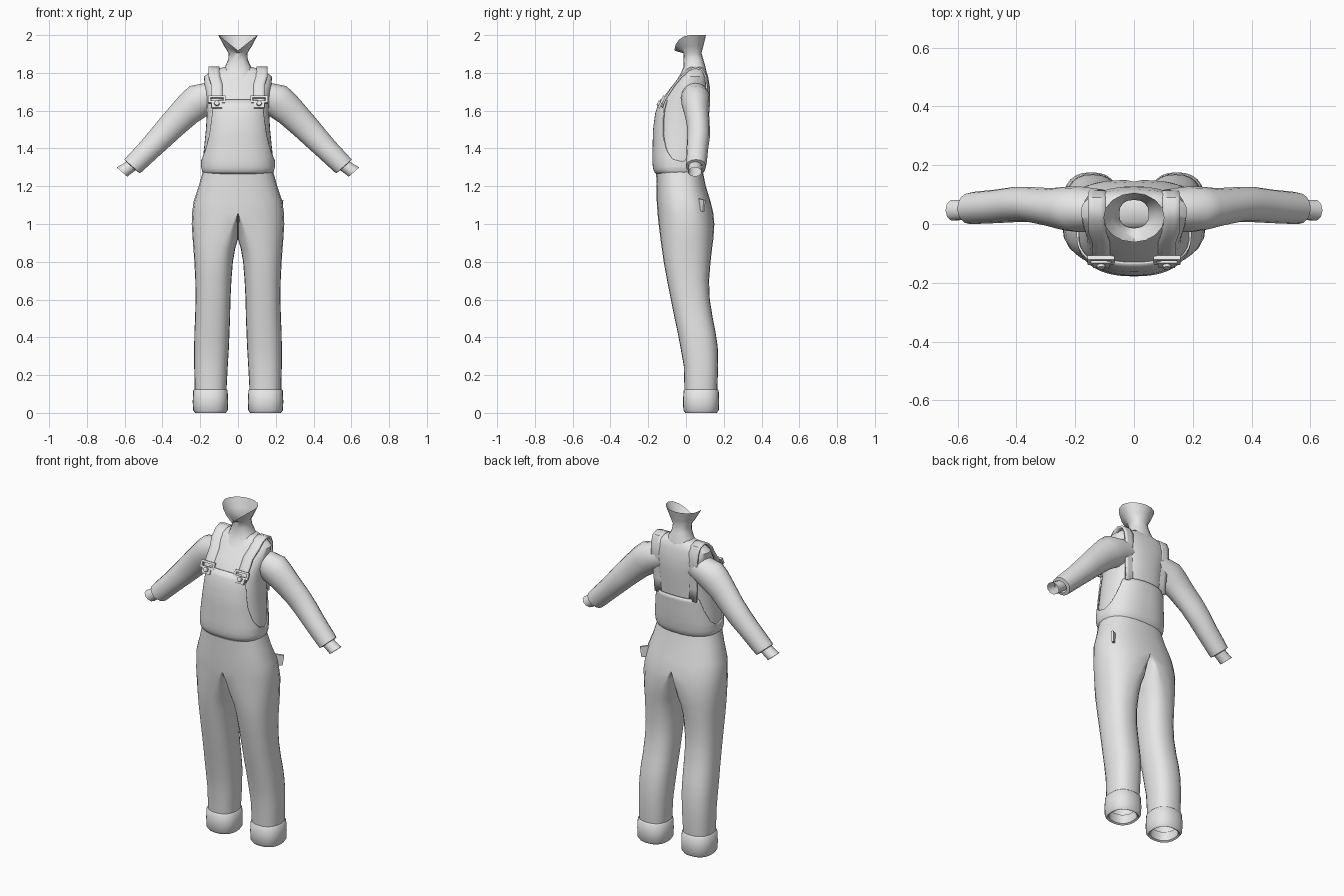
import bpy, bmesh, math
from mathutils import Vector, Matrix

if "Cube" in bpy.data.objects:
    bpy.data.objects.remove(bpy.data.objects["Cube"])

cloth = bpy.data.materials.new("grey cloth")
cloth.diffuse_color = (0.8, 0.8, 0.8, 1)
cloth.use_nodes = True
cloth.node_tree.nodes["Principled BSDF"].inputs["Base Color"].default_value = cloth.diffuse_color
N = 2.4  # squareness of all cross-sections


def finish(name, bm, mirror=False, thick=0, angle=45):
    bmesh.ops.recalc_face_normals(bm, faces=bm.faces)
    me = bpy.data.meshes.new(name)
    bm.to_mesh(me)
    bm.free()
    ob = bpy.data.objects.new(name, me)
    bpy.context.collection.objects.link(ob)
    me.materials.append(cloth)
    bpy.ops.object.select_all(action='DESELECT')
    ob.select_set(True)
    bpy.context.view_layer.objects.active = ob
    bpy.ops.object.shade_smooth_by_angle(angle=math.radians(angle))
    if thick:
        m = ob.modifiers.new("thickness", 'SOLIDIFY')
        m.thickness, m.offset = thick, -1
    if mirror:
        m = ob.modifiers.new("mirror", 'MIRROR')
        m.merge_threshold = 0.0005
    return ob


def skin(rings, closed=True, cap=False):
    """Bridge rings of points into one surface."""
    bm = bmesh.new()
    vs = [[bm.verts.new(p) for p in r] for r in rings]
    n = len(vs[0])
    for a, b in zip(vs, vs[1:]):
        for i in range(n if closed else n - 1):
            j = (i + 1) % n
            bm.faces.new((a[i], a[j], b[j], b[i]))
    if cap:
        bm.faces.new(vs[-1])
    return bm


def se(v):
    return math.copysign(abs(v) ** (2 / N), v) if abs(v) > 1e-6 else 0.0


def ring(z, cx, xo, xi, yf, yb, n=24):
    """Rounded ring with separate outer, inner, front and back limits."""
    pts = []
    for i in range(n):
        a = math.tau * i / n
        c, s = se(math.cos(a)), se(math.sin(a))
        x = cx + c * ((xo - cx) if c > 0 else (cx - xi))
        pts.append((x, (yf + yb) / 2 + s * (yb - yf) / 2, z))
    return pts


def lerp(table, t):
    for a, b in zip(table, table[1:]):
        if t <= b[0]:
            f = max(0, (t - a[0]) / (b[0] - a[0]))
            return [p + (q - p) * f for p, q in zip(a[1:], b[1:])]
    return list(table[-1][1:])


# trousers: one leg with half of the hips, mirrored
legs = [(.05, .145, .222, .068, 0, .158), (.12, .145, .229, .061, -.008, .166),
        (.25, .143, .232, .054, -.012, .170), (.35, .140, .232, .048, -.030, .168),
        (.43, .138, .231, .045, -.045, .156), (.5, .135, .227, .042, -.060, .142),
        (.6, .13, .225, .040, -.080, .126), (.7, .125, .226, .035, -.100, .122),
        (.8, .113, .231, .027, -.118, .130), (.87, .095, .236, .015, -.128, .138),
        (.92, .07, .240, 0, -.135, .145), (1.0, .03, .245, 0, -.145, .150),
        (1.06, 0, .243, 0, -.151, .144), (1.12, 0, .235, 0, -.155, .130),
        (1.2, 0, .208, 0, -.155, .105), (1.30, 0, .180, 0, -.160, .085)]
bm = skin([ring(*r) for r in legs])
inner = [f for f in bm.faces if all(v.co.x < 1e-4 for v in f.verts)]
bmesh.ops.delete(bm, geom=inner, context='FACES')
finish("trousers", bm, mirror=True)

# turned-up trouser cuffs
cuff = [(.125, 0), (.118, .007), (.06, .01), (.015, .008), (0, -.002), (.006, -.012), (.06, -.012)]
finish("trouser_cuffs", skin([ring(z, .145, .23 + d, .062 - d, -.006 - d, .166 + d)
                              for z, d in cuff]), mirror=True)

# torso profile: height, half width, front, back
torso = [(1.265, .172, -.150, .080), (1.28, .182, -.163, .090), (1.30, .187, -.168, .096),
         (1.34, .187, -.170, .102), (1.40, .180, -.169, .108), (1.50, .170, -.167, .115),
         (1.60, .164, -.153, .124), (1.66, .166, -.128, .128), (1.72, .176, -.082, .127),
         (1.78, .180, -.035, .117), (1.81, .142, -.012, .107), (1.83, .080, .008, .092)]


def body(z, a, off=0):
    rx, yf, yb = lerp(torso, z)
    return (se(math.cos(a)) * (rx + off),
            (yf + yb) / 2 + se(math.sin(a)) * ((yb - yf) / 2 + off), z)


def surf_y(x, z, side, off):
    """Depth of the torso surface at x, z; side is -1 front, 1 back."""
    rx, yf, yb = lerp(torso, z)
    k = max(0, 1 - (x / rx) ** N) ** (1 / N)
    return (yf + yb) / 2 + side * ((yb - yf) / 2 * k + off)


finish("shirt_body", skin([[body(r[0], math.tau * i / 40) for i in range(40)]
                           for r in torso], cap=True))

# bib: follows the torso, its top edge changes with the angle from the front
top_edge = [(0, 1.66), (46, 1.655), (50, 1.56), (55, 1.46), (64, 1.39), (78, 1.345), (95, 1.33),
            (110, 1.36), (122, 1.43), (130, 1.50), (180, 1.505)]
rows, cols = 14, 120
bib = []
for j in range(rows + 1):
    r = []
    for i in range(cols):
        d = 360 * i / cols
        top = lerp(top_edge, min(d, 360 - d))[0]
        r.append(body(1.265 + (top - 1.265) * (j / rows) ** 1.3, math.radians(d - 90), .008))
    bib.append(r)
finish("bib", skin(bib), thick=.007)

# shoulder straps, front to back
path = [(.112, surf_y(.112, z, -1, .013), z) for z in (1.62, 1.66, 1.70, 1.74)]
path += [(.125, surf_y(.125, 1.78, -1, .010), 1.782), (.127, .012, 1.82), (.127, .05, 1.833),
         (.127, .09, 1.82)]
path += [(x, surf_y(x, z, 1, .008), z) for x, z in
         ((.125, 1.78), (.122, 1.72), (.118, 1.65), (.112, 1.57), (.108, 1.49))]
strap = [[(x + dx, y, z) for dx in (-.03, -.01, .01, .03)] for x, y, z in path]
finish("straps", skin(strap, closed=False), mirror=True, thick=.01)

# strap buckles: frame, tongue and button on the sloping bib top
bm = bmesh.new()
y0 = surf_y(.112, 1.645, -1, .02)
tilt = Matrix.Translation((.112, y0, 1.645)) @ Matrix.Rotation(math.radians(-26), 4, 'X')


def box(bm, m, loc, size):
    bmesh.ops.create_cube(bm, size=1, matrix=m @ Matrix.Translation(loc)
                          @ Matrix.Diagonal((*size, 1)))


for loc, size in [((0, 0, .03), (.09, .014, .012)), ((0, 0, 0), (.09, .014, .012)),
                  ((-.04, 0, .015), (.012, .014, .036)), ((.04, 0, .015), (.012, .014, .036)),
                  ((0, 0, -.018), (.056, .012, .034))]:
    box(bm, tilt, loc, size)
bmesh.ops.create_cone(bm, cap_ends=True, segments=12, radius1=.016, radius2=.013, depth=.022,
                      matrix=tilt @ Matrix.Translation((0, -.006, -.012))
                      @ Matrix.Rotation(math.pi / 2, 4, 'X'))
finish("buckles", bm, mirror=True, angle=30)


def limb(table, n=16):
    """Rings square to a path in the xz plane: x, z, radius, y centre, y radius."""
    d = Vector((.66, -.75)).normalized()
    out = []
    for x, z, r, cy, ry in table:
        out.append([(x - d.y * r * math.cos(a), cy + ry * math.sin(a), z + d.x * r * math.cos(a))
                    for a in (math.tau * i / n for i in range(n))])
    return out


# sleeves, narrowing to a turned-in hem
sleeve = [(.11, 1.69, .085, .048, .070), (.185, 1.668, .094, .050, .078), (.23, 1.633, .090, .052, .075),
          (.28, 1.59, .081, .056, .066), (.355, 1.515, .073, .066, .060), (.41, 1.457, .067, .066, .060),
          (.47, 1.395, .061, .060, .057), (.54, 1.325, .057, .055, .055), (.56, 1.305, .055, .053, .053),
          (.562, 1.303, .036, .05, .037)]
finish("sleeves", skin(limb(sleeve)), mirror=True)

# open wrists
wrist = [(.545, 1.322, .034, .05, .036), (.58, 1.298, .034, .048, .035), (.614, 1.275, .037, .047, .037)]
finish("wrists", skin(limb(wrist, 10)), mirror=True)

# neck flaring into an open jaw line that dips at the front
neck = [(1.77, 0, .092, -.092, -.045, .115), (1.80, 0, .088, -.088, -.026, .110),
        (1.83, 0, .070, -.070, -.014, .104), (1.87, 0, .052, -.052, -.012, .092),
        (1.905, 0, .050, -.050, -.014, .082)]
rings = [ring(*r, n=16) for r in neck]
for f, z1, dip in ((.45, 1.945, .035), (1, 2.0, .082)):
    r = []
    for i in range(16):
        a = math.tau * i / 16
        c, s = math.cos(a), math.sin(a)
        rx, yf, yb = .052 + .052 * f, -.014 - .048 * f, .082 + .024 * f
        z = z1 - (dip * (1 - abs(c)) if s < 0 else 0)
        r.append((rx * c, (yf + yb) / 2 + s * (yb - yf) / 2, z))
    rings.append(r)
finish("neck", skin(rings))

# small fabric tab on one hip
bm = bmesh.new()
box(bm, Matrix.Translation((.213, .082, 1.10)) @ Matrix.Rotation(math.radians(35), 4, 'Z')
    @ Matrix.Rotation(math.radians(8), 4, 'Y'), (0, 0, 0), (.05, .012, .062))
finish("hip_tab", bm, angle=30)
